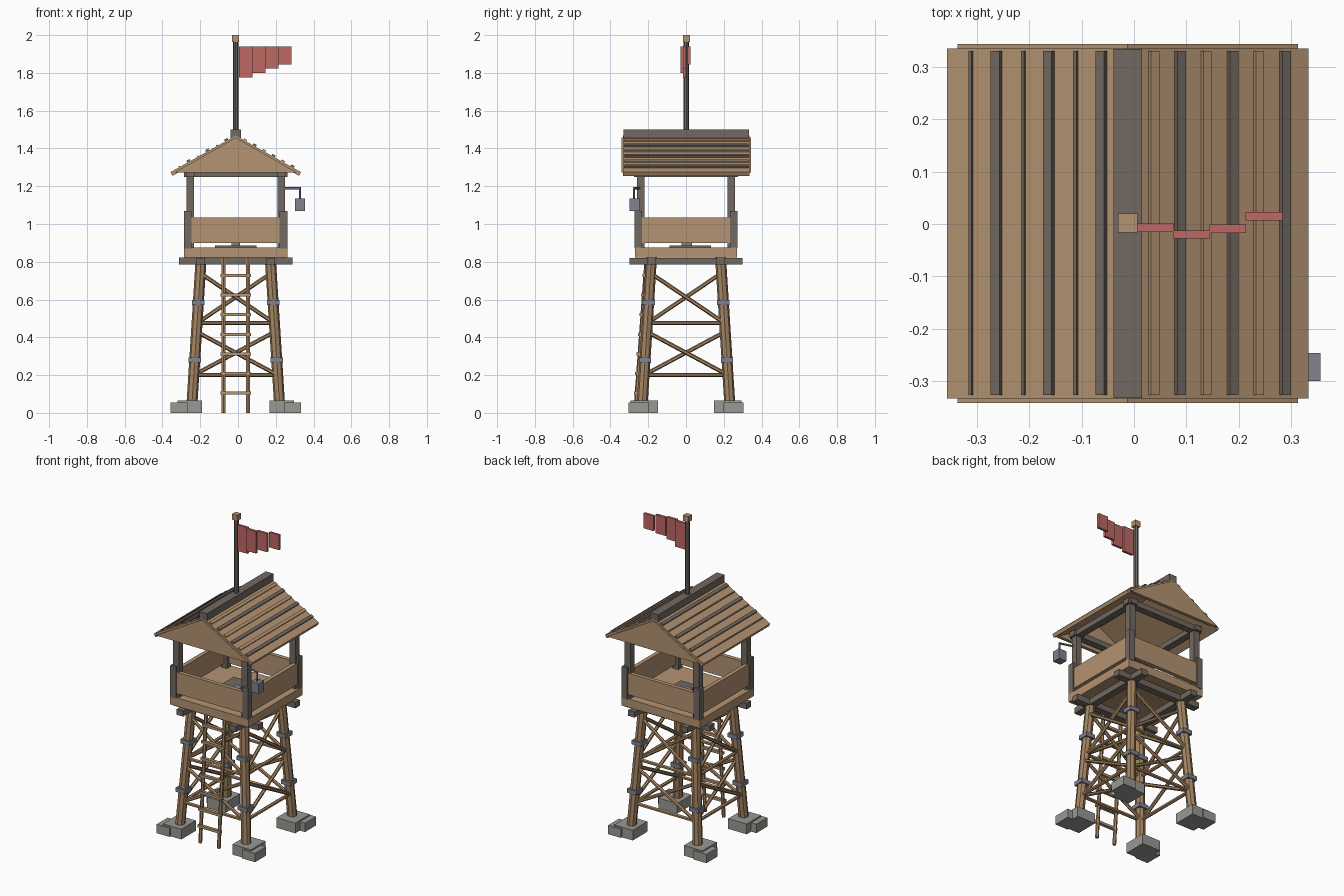
import bpy, bmesh, math
from mathutils import Vector

if "Cube" in bpy.data.objects:
    bpy.data.objects.remove(bpy.data.objects["Cube"])

CX = -0.012  # tower axis, shifted by the lantern


def mat(name, rgb):
    m = bpy.data.materials.new(name)
    lin = [((c / 255 + 0.055) / 1.055) ** 2.4 for c in rgb]
    m.diffuse_color = (*lin, 1)
    m.use_nodes = True
    m.node_tree.nodes["Principled BSDF"].inputs["Base Color"].default_value = m.diffuse_color
    return m


PLANK = mat("light plank wood", (180, 147, 113))
LOG = mat("log wood", (164, 132, 97))
DARK = mat("dark weathered wood", (114, 105, 97))
STONE = mat("grey stone", (152, 152, 148))
METAL = mat("blue grey metal", (128, 130, 142))
RED = mat("red cloth", (190, 104, 100))


def add(name, bm, m):
    bmesh.ops.recalc_face_normals(bm, faces=bm.faces)
    me = bpy.data.meshes.new(name)
    bm.to_mesh(me)
    bm.free()
    me.materials.append(m)
    ob = bpy.data.objects.new(name, me)
    ob.location.x = CX
    bpy.context.collection.objects.link(ob)
    return ob


def box(name, x0, x1, y0, y1, z0, z1, m):
    bm = bmesh.new()
    bmesh.ops.create_cube(bm, size=1)
    for v in bm.verts:
        v.co = ((x0 + x1) / 2 + v.co.x * (x1 - x0),
                (y0 + y1) / 2 + v.co.y * (y1 - y0),
                (z0 + z1) / 2 + v.co.z * (z1 - z0))
    return add(name, bm, m)


def cbox(name, c, s, m):
    return box(name, *[c[i] + k * s[i] / 2 for i in range(3) for k in (-1, 1)], m)


def bar(name, a, b, r, m, sides=6):
    a, b = Vector(a), Vector(b)
    bm = bmesh.new()
    bmesh.ops.create_cone(bm, cap_ends=True, segments=sides, radius1=r, radius2=r,
                          depth=(b - a).length)
    q = (b - a).to_track_quat('Z', 'Y')
    for v in bm.verts:
        v.co = q @ v.co + (a + b) / 2
    return add(name, bm, m)


def prism(name, pts, y0, y1, m):
    bm = bmesh.new()
    f = bm.faces.new([bm.verts.new((x, y0, z)) for x, z in pts])
    r = bmesh.ops.extrude_face_region(bm, geom=[f])
    for v in r["geom"]:
        if isinstance(v, bmesh.types.BMVert):
            v.co.y = y1
    return add(name, bm, m)


def leg_at(z):
    return 0.231 + (0.183 - 0.231) * (z - 0.06) / 0.76


# Legs, footings, straps, corner posts
for sx in (-1, 1):
    for sy in (-1, 1):
        lo, hi = leg_at(0.02), leg_at(0.825)
        bar("leg", (sx * lo, sy * lo, 0.02), (sx * hi, sy * hi, 0.825), 0.029, LOG, 8)
        cbox("footing_stone", (sx * 0.244, sy * 0.222, 0.0325), (0.13, 0.145, 0.065), STONE)
        cbox("footing_side_stone", (sx * 0.30, sy * 0.25, 0.028), (0.09, 0.11, 0.056), STONE)
        for z in (0.28, 0.585):
            d = leg_at(z)
            cbox("leg_strap", (sx * d, sy * d, z), (0.066, 0.066, 0.026), METAL)
        cbox("roof_post", (sx * 0.24, sy * 0.24, 1.06), (0.04, 0.04, 0.4), DARK)
        cbox("post_sleeve", (sx * 0.253, sy * 0.253, 0.97), (0.04, 0.04, 0.2), DARK)

# Cross bracing on the four sides
for side in range(4):
    a = side * math.pi / 2
    rot = lambda u, d, z: (u * math.cos(a) - d * math.sin(a),
                           u * math.sin(a) + d * math.cos(a), z)
    for z in (0.2, 0.475):
        d = leg_at(z)
        bar("brace_level", rot(-d, d, z), rot(d, d, z), 0.011, LOG)
    for z0, z1 in ((0.2, 0.43), (0.475, 0.74)):
        d0, d1 = leg_at(z0), leg_at(z1)
        for s in (-1, 1):
            bar("brace_cross", rot(-s * d0, d0 + s * 0.008, z0),
                rot(s * d1, d1 + s * 0.008, z1), 0.011, LOG)

# Ladder
ladder_y = lambda z: -0.268 + 0.06 * z / 0.82
for x in (-0.065, 0.065):
    bar("ladder_rail", (x, ladder_y(0), 0), (x, ladder_y(0.82), 0.82), 0.011, LOG)
for i in range(7):
    z = 0.105 + i * 0.1037
    cbox("ladder_rung", (0, ladder_y(z) - 0.006, z), (0.16, 0.02, 0.016), PLANK)

# Platform: beams, floor, hatch
for s in (-1, 1):
    cbox("floor_beam_x", (0, s * 0.185, 0.803), (0.60, 0.045, 0.037), DARK)
    cbox("floor_beam_y", (s * 0.185, 0, 0.803), (0.045, 0.60, 0.036), DARK)
cbox("floor", (0, 0, 0.848), (0.55, 0.54, 0.053), PLANK)
cbox("hatch", (0, 0.022, 0.88), (0.22, 0.22, 0.014), DARK)
cbox("hatch_handle", (0, 0.005, 0.893), (0.045, 0.055, 0.012), METAL)

# Parapet walls and the beams under the roof
for s in (-1, 1):
    cbox("parapet_x", (0, s * 0.254, 0.968), (0.50, 0.026, 0.135), PLANK)
    cbox("parapet_y", (s * 0.254, 0, 0.968), (0.026, 0.50, 0.135), PLANK)
    cbox("top_beam_x", (0, s * 0.24, 1.265), (0.55, 0.045, 0.034), DARK)
    cbox("top_beam_y", (s * 0.24, 0, 1.265), (0.045, 0.55, 0.032), DARK)

# Roof
top, eave, half = 1.468, 1.275, 0.345
t = Vector((half, eave - top)).normalized()
n = Vector((-t.y, t.x))


def on_slope(x, up):
    return Vector((x, top + (eave - top) * x / half)) + n * up


def strip(name, s, x, w, up, m):
    pts = [on_slope(x, -0.004) - t * w / 2, on_slope(x, -0.004) + t * w / 2,
           on_slope(x, up) + t * w / 2, on_slope(x, up) - t * w / 2]
    prism(name, [(s * p.x, p.y) for p in pts], -0.326, 0.33, m)


for s in (-1, 1):
    prism("roof_slab", [(0, top), (s * half, eave), (s * (half - 0.01), eave - 0.02),
                        (0, top - 0.025)], -0.333, 0.335, PLANK)
    for i in range(6):
        x = 0.05 * (i + 1) - 0.002
        wide = (i % 2 == 0) == (s < 0)
        if wide:
            strip("roof_batten", s, x, 0.019, 0.011, DARK)
        elif s < 0:
            strip("roof_thin_batten", s, x, 0.007, 0.006, DARK)
        else:
            strip("roof_light_batten", s, x, 0.018, 0.009, PLANK)
    prism("gable", [(-0.325, 1.272), (0.325, 1.272), (0, 1.458)],
          s * 0.322 + 0.001, s * 0.343 + 0.001, PLANK)
box("ridge_cap", -0.027, 0.027, -0.332, 0.334, 1.455, 1.5, DARK)

# Flag and pole
bar("flag_pole", (0, 0.002, 1.46), (0, 0.002, 1.97), 0.014, DARK, 8)
cbox("pole_cap", (0, 0.002, 1.982), (0.037, 0.036, 0.036), PLANK)
for i, (y, z) in enumerate(((-0.007, 1.775), (-0.02, 1.80), (-0.009, 1.823), (0.015, 1.845))):
    x = 0.018 + i * 0.069
    box("flag_panel", x, x + 0.07, y - 0.008, y + 0.008, z, 1.94, RED)

# Lantern on a bracket at the front right corner
bar("lantern_arm", (0.24, -0.245, 1.19), (0.343, -0.275, 1.19), 0.007, METAL)
bar("lantern_hanger", (0.34, -0.275, 1.195), (0.34, -0.275, 1.12), 0.005, METAL)
cbox("lantern", (0.34, -0.273, 1.102), (0.055, 0.054, 0.065), METAL)
